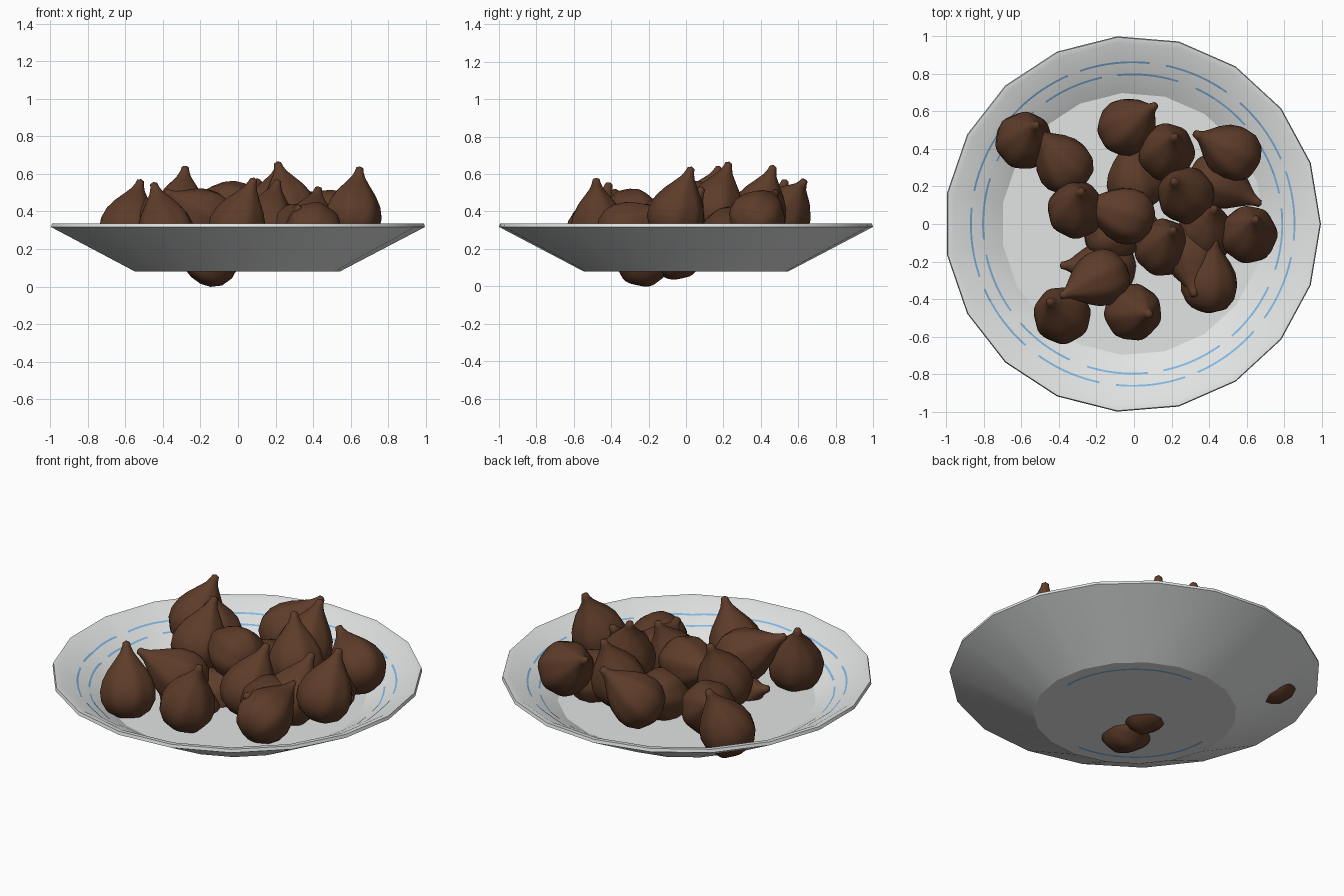
import bpy, bmesh
from math import sin, cos, pi, tau, floor
from mathutils import Vector

cube = bpy.data.objects.get("Cube")
if cube:
    bpy.data.objects.remove(cube, do_unlink=True)

SIDES = 19
BOWL_X = -0.007


def material(name, rgb, rough):
    m = bpy.data.materials.new(name)
    m.use_nodes = True
    m.diffuse_color = (*rgb, 1)
    shader = m.node_tree.nodes["Principled BSDF"]
    shader.inputs["Base Color"].default_value = (*rgb, 1)
    shader.inputs["Roughness"].default_value = rough
    return m


white = material("white_glaze", (0.76, 0.78, 0.77), 0.4)
blue = material("blue_paint", (0.22, 0.47, 0.76), 0.5)
brown = material("chocolate_brown", (0.11, 0.045, 0.022), 0.5)


def finish(bm, name, mat):
    mesh = bpy.data.meshes.new(name)
    bmesh.ops.recalc_face_normals(bm, faces=bm.faces)
    bm.to_mesh(mesh)
    bm.free()
    mesh.materials.append(mat)
    return mesh


def add(name, mesh):
    ob = bpy.data.objects.new(name, mesh)
    bpy.context.collection.objects.link(ob)
    return ob


def lathe(profile, sides, flute=0.0):
    """Revolve (radius, height) points; flute adds soft lobes to the wide part."""
    bm = bmesh.new()
    rings = []
    for r, z in profile:
        if r == 0:
            rings.append([bm.verts.new((0, 0, z))] * sides)
            continue
        ring = []
        for i in range(sides):
            a = tau * i / sides
            k = r * (1 + flute * cos(7 * a) * min(1, r / 0.12))
            ring.append(bm.verts.new((k * cos(a), k * sin(a), z)))
        rings.append(ring)
    for lo, hi in zip(rings, rings[1:]):
        for i in range(sides):
            j = (i + 1) % sides
            bm.faces.new(list(dict.fromkeys((lo[i], lo[j], hi[j], hi[i]))))
    return bm


# Bowl: faceted outline, flat base and floor, thin lip
bowl_profile = [(0, 0.08), (0.55, 0.08), (1.003, 0.317), (0.998, 0.335),
                (0.967, 0.332), (0.70, 0.18), (0, 0.18)]
bowl = add("bowl", finish(lathe(bowl_profile, SIDES), "bowl", white))
bowl.location.x = BOWL_X
bpy.context.view_layer.objects.active = bowl
bowl.select_set(True)
bpy.ops.object.shade_smooth_by_angle(angle=0.44)
bowl.select_set(False)


# Painted rings: thin broken bands that follow the faceted wall
def wall_height(r, a):
    step = tau / SIDES
    off = (a % step) - step / 2
    across = r * cos(off) / cos(pi / SIDES)
    return 0.18 + (across - 0.70) / 0.267 * 0.152 + 0.002


def painted_ring(name, radius, width, dashes, fill, shift, height):
    bm = bmesh.new()
    steps = SIDES * 16
    for i in range(steps):
        mid = (i + 0.5) / steps * dashes + shift
        if mid - floor(mid) > fill:
            continue
        corners = []
        for r, k in ((radius, i), (radius + width, i),
                     (radius + width, i + 1), (radius, i + 1)):
            a = tau * k / steps
            corners.append(bm.verts.new((r * cos(a), r * sin(a), height(r, a))))
        bm.faces.new(corners)
    ob = add(name, finish(bm, name, blue))
    ob.location.x = BOWL_X


painted_ring("outer_painted_ring", 0.857, 0.010, 12, 0.82, 0.2, wall_height)
painted_ring("inner_painted_ring", 0.792, 0.010, 12, 0.78, 0.6, wall_height)
painted_ring("base_painted_ring", 0.468, 0.014, 2, 0.5, 0.0,
             lambda r, a: 0.078)

# Chocolate drop: round body drawn up to a thin nub, shared by every piece
drop_profile = [(0, -0.125), (0.06, -0.12), (0.115, -0.085), (0.145, -0.03),
                (0.15, 0.025), (0.135, 0.085), (0.105, 0.14), (0.068, 0.19),
                (0.036, 0.235), (0.024, 0.265), (0.019, 0.287), (0, 0.297)]
drop_mesh = finish(lathe(drop_profile, 42, 0.025), "chocolate_drop", brown)
for p in drop_mesh.polygons:
    p.use_smooth = True

# Each piece: body centre, then the point its nub aims at
pieces = [
    ((-.59, .44, .30), (-.52, .53, .56)),
    ((-.36, .30, .33), (-.50, .48, .45)),
    ((-.31, .07, .37), (-.28, .18, .64)),
    ((-.38, -.49, .28), (-.45, -.41, .55)),
    ((-.01, -.47, .30), (.08, -.48, .56)),
    ((-.16, -.28, .36), (-.38, -.38, .50)),
    ((-.12, -.23, .145), (-.38, -.22, .25)),
    ((-.13, -.06, .18), (.10, .02, .30)),
    ((-.02, .04, .41), (-.28, .12, .45)),
    ((.01, .20, .27), (-.02, .42, .33)),
    ((-.05, .51, .36), (.11, .63, .56)),
    ((.17, .38, .37), (.22, .47, .65)),
    ((.28, .15, .39), (.21, .23, .66)),
    ((.54, .37, .35), (.33, .48, .50)),
    ((.42, .24, .27), (.61, .14, .30)),
    ((.61, -.06, .36), (.65, .03, .64)),
    ((.15, -.13, .30), (.21, -.03, .56)),
    ((.40, -.34, .29), (.43, -.10, .41)),
    ((.30, -.13, .28), (.32, -.38, .42)),
    ((.38, -.06, .28), (.43, .09, .53)),
]
for n, (body, tip) in enumerate(pieces, 1):
    drop = add(f"chocolate_drop_{n}", drop_mesh)
    drop.location = body
    aim = Vector(tip) - Vector(body)
    drop.rotation_euler = aim.to_track_quat('Z', 'Y').to_euler()
